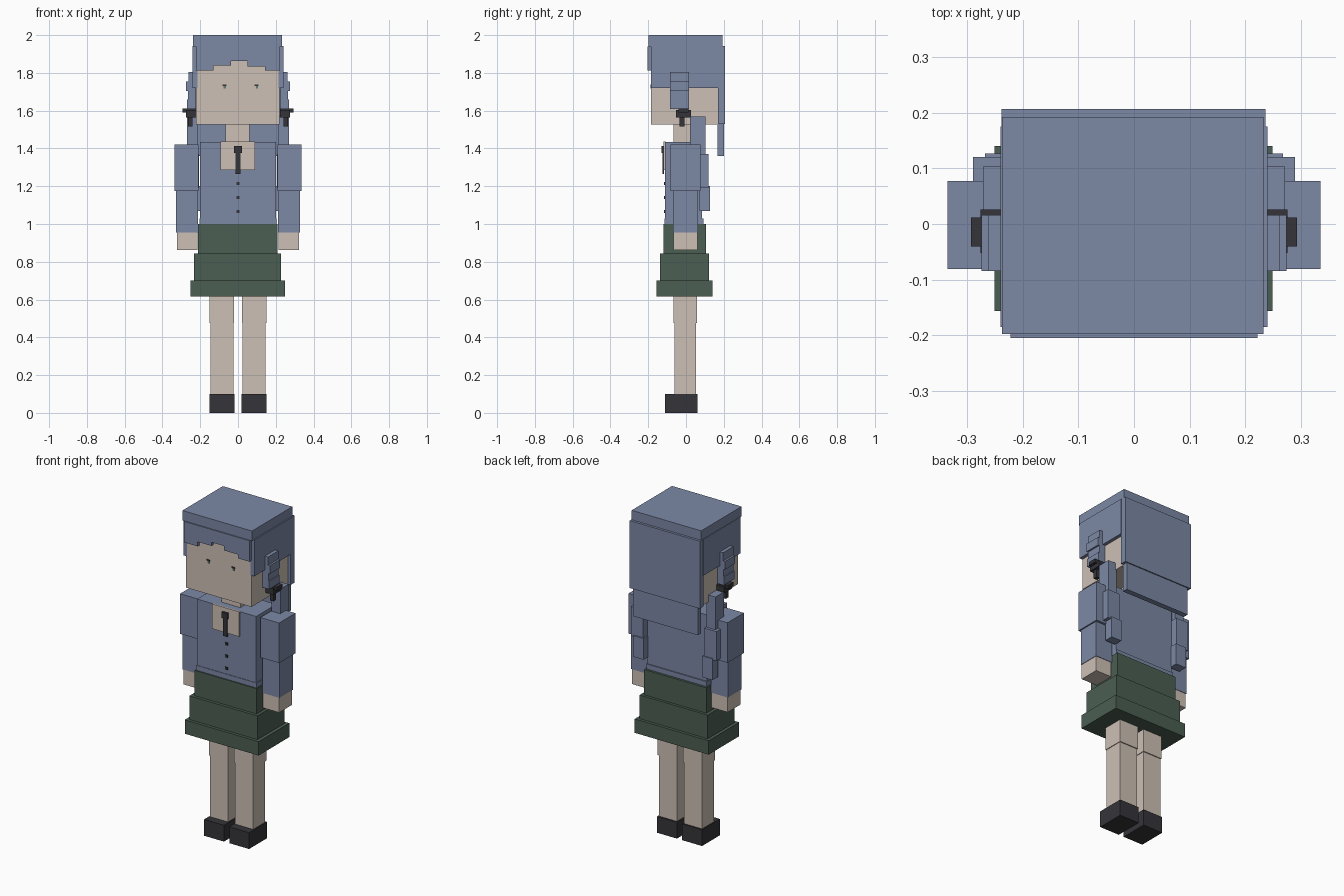
import bpy


def linear(c):
    c /= 255
    return c / 12.92 if c <= 0.04045 else ((c + 0.055) / 1.055) ** 2.4


def material(name, r, g, b):
    m = bpy.data.materials.new(name)
    m.diffuse_color = (linear(r), linear(g), linear(b), 1)
    return m


blue = material("slate_blue", 124, 136, 165)
skin = material("skin", 206, 192, 181)
green = material("dark_green", 75, 94, 82)
black = material("charcoal", 53, 52, 57)
iris = material("grey_green", 95, 125, 115)


def box(name, mat, x, y, z):
    """Box from (min, max) ranges on each axis."""
    bpy.ops.mesh.primitive_cube_add(
        size=1, location=[(a + b) / 2 for a, b in (x, y, z)])
    ob = bpy.context.object
    ob.name = name
    ob.scale = [b - a for a, b in (x, y, z)]
    bpy.ops.object.transform_apply(location=False, rotation=False, scale=True)
    ob.data.materials.append(mat)
    return ob


def pair(name, mat, x, y, z):
    """Mirrored boxes on the left and right side."""
    box("right_" + name, mat, x, y, z)
    box("left_" + name, mat, (-x[1], -x[0]), y, z)


# Legs and shoes
pair("shoe", black, (0.018, 0.152), (-0.11, 0.062), (0, 0.1))
pair("lower_leg", skin, (0.024, 0.146), (-0.062, 0.053), (0.1, 0.475))
pair("upper_leg", skin, (0.02, 0.15), (-0.067, 0.059), (0.475, 0.64))

# Three-tier skirt
box("skirt_top", green, (-0.212, 0.21), (-0.12, 0.106), (0.845, 1.0))
box("skirt_middle", green, (-0.232, 0.228), (-0.138, 0.122), (0.7, 0.845))
box("skirt_hem", green, (-0.251, 0.249), (-0.156, 0.14), (0.615, 0.7))

# Jacket, neck and front details
box("torso", blue, (-0.2, 0.2), (-0.11, 0.085), (1.0, 1.435))
box("jacket_hem", blue, (-0.204, 0.204), (-0.113, 0.092), (1.0, 1.03))
box("neck", skin, (-0.065, 0.062), (-0.065, 0.02), (1.42, 1.54))
box("open_collar", skin, (-0.092, 0.09), (-0.118, -0.109), (1.285, 1.437))
box("tie_knot", black, (-0.02, 0.02), (-0.13, -0.117), (1.375, 1.412))
box("tie", black, (-0.013, 0.013), (-0.125, -0.117), (1.265, 1.38))
for i, z in enumerate((1.215, 1.14, 1.065)):
    box(f"button_{i}", black, (-0.008, 0.008), (-0.116, -0.109),
        (z - 0.008, z + 0.008))

# Arms
pair("upper_sleeve", blue, (0.208, 0.335), (-0.081, 0.077), (1.175, 1.42))
pair("lower_sleeve", blue, (0.212, 0.327), (-0.068, 0.063), (0.955, 1.175))
pair("hand", skin, (0.215, 0.324), (-0.065, 0.06), (0.863, 0.955))

# Head and eyes
box("head", skin, (-0.223, 0.22), (-0.184, 0.172), (1.527, 1.95))
for side, x in (("left", -0.072), ("right", 0.098)):
    box(side + "_eyelid", black, (x - 0.01, x + 0.01), (-0.188, -0.183),
        (1.731, 1.739))
    box(side + "_iris", iris, (x - 0.004, x + 0.008), (-0.188, -0.183),
        (1.718, 1.731))

# Hair: cap, stepped fringe, sides and back
box("hair_cap", blue, (-0.237, 0.233), (-0.198, 0.192), (1.94, 2.0))
steps = ((-0.222, -0.13, 1.812), (-0.13, -0.037, 1.84), (-0.037, 0.05, 1.862),
         (0.05, 0.142, 1.835), (0.142, 0.222, 1.812))
for i, (x0, x1, z0) in enumerate(steps):
    box(f"fringe_{i}", blue, (x0, x1), (-0.205, -0.183), (z0, 1.94))
pair("side_hair", blue, (0.215, 0.24), (-0.185, 0.175), (1.72, 1.942))
box("back_hair", blue, (-0.238, 0.236), (0.17, 0.207), (1.53, 1.942))
box("back_hair_tip", blue, (-0.22, 0.22), (0.167, 0.2), (1.36, 1.53))

# Side braids hanging over the ears
braid = ((1.755, 1.805, 0.262), (1.705, 1.755, 0.274),
         (1.66, 1.705, 0.264), (1.61, 1.66, 0.27))
for i, (z0, z1, x1) in enumerate(braid):
    pair(f"braid_{i}", blue, (0.225, x1), (-0.084, 0.016), (z0, z1))

# Hair bands with hanging ends
pair("band_top", black, (0.222, 0.293), (-0.04, 0.012), (1.59, 1.612))
pair("band_ring", black, (0.222, 0.276), (-0.052, 0.026), (1.565, 1.603))
pair("band_end", black, (0.24, 0.264), (-0.034, -0.008), (1.515, 1.567))

# Long strands behind the shoulders
pair("strand_upper", blue, (0.212, 0.271), (0.022, 0.103), (1.36, 1.57))
pair("strand_middle", blue, (0.206, 0.289), (0.05, 0.12), (1.19, 1.37))
pair("strand_tip", blue, (0.198, 0.268), (0.072, 0.127), (1.07, 1.2))
